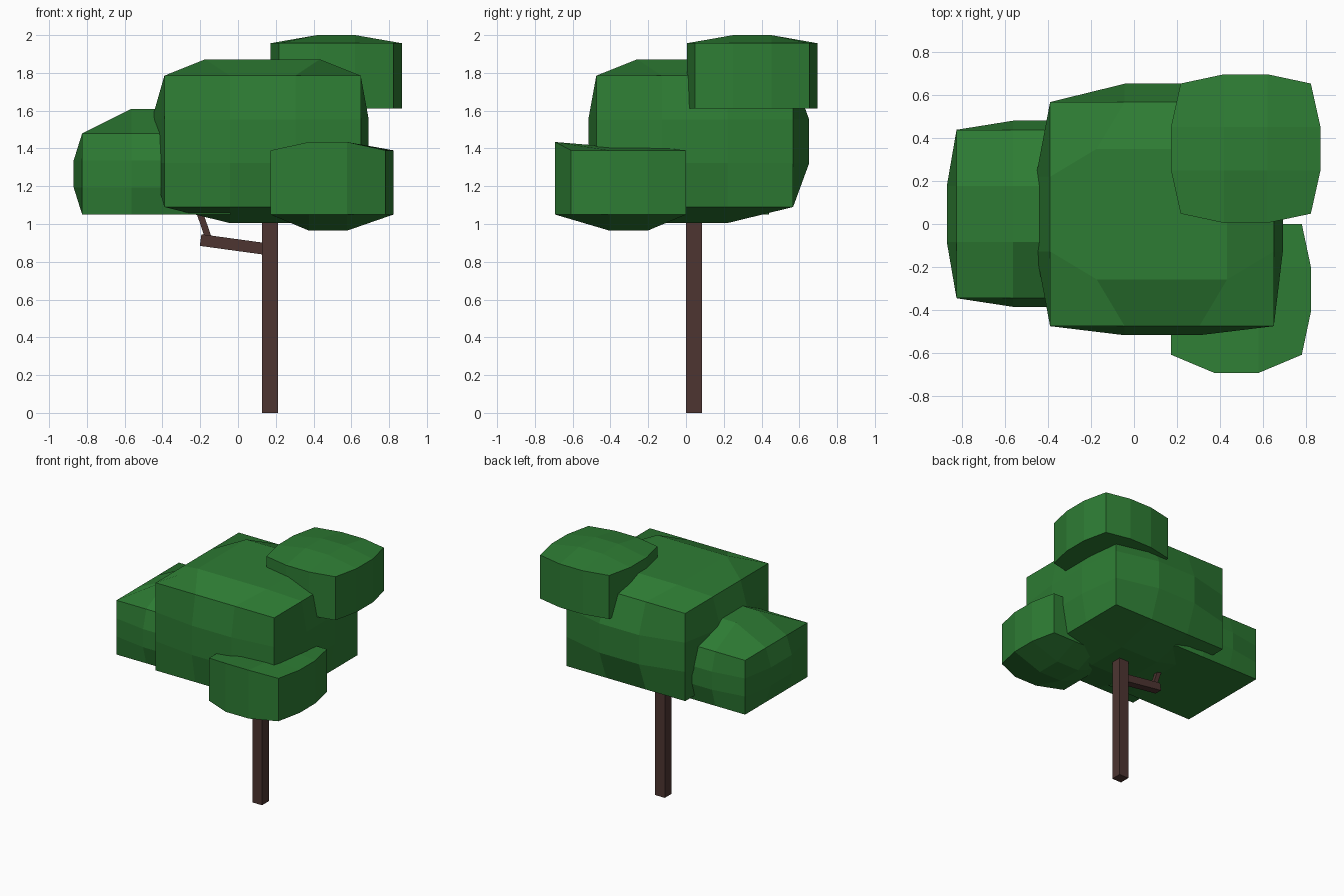
import bpy, bmesh, math
from mathutils import Vector, Matrix

if "Cube" in bpy.data.objects:
    bpy.data.objects.remove(bpy.data.objects["Cube"])


def material(name, rgb):
    m = bpy.data.materials.new(name)
    m.diffuse_color = (*rgb, 1)
    m.use_nodes = True
    m.node_tree.nodes["Principled BSDF"].inputs["Base Color"].default_value = m.diffuse_color
    return m


LEAF = material("leaf green", (0.027, 0.203, 0.034))
BARK = material("bark brown", (0.075, 0.036, 0.031))


def finish(bm, name, mat):
    bmesh.ops.recalc_face_normals(bm, faces=bm.faces)
    me = bpy.data.meshes.new(name)
    bm.to_mesh(me)
    bm.free()
    me.materials.append(mat)
    ob = bpy.data.objects.new(name, me)
    bpy.context.collection.objects.link(ob)
    return ob


def clump(name, lo, hi, bulge, round_sides=False, top_spread=0.0, front_lift=0.0):
    """Box with a 3x3 grid per side; the middle of each side is pushed out.
    bulge = ((x-, x+), (y-, y+), (z-, z+)); round_sides bulges the full height."""
    bm = bmesh.new()
    verts = {}

    def vert(idx):
        if idx not in verts:
            p = [lo[a] + (hi[a] - lo[a]) * idx[a] / 3 for a in range(3)]
            inner = [i in (1, 2) for i in idx]
            for a in range(3):
                others = [b for b in range(3) if b != a]
                if round_sides and a < 2:
                    others = [1 - a]
                if not inner[a] and all(inner[b] for b in others):
                    side = idx[a] // 3
                    p[a] += bulge[a][side] * (1 if side else -1)
            if idx[2] == 3 and inner[0] and inner[1]:
                for a in (0, 1):
                    p[a] += top_spread * (1 if idx[a] == 2 else -1)
            if idx[2] == 3 and idx[1] == 0 and inner[0]:
                p[2] += front_lift
            verts[idx] = bm.verts.new(p)
        return verts[idx]

    for a in range(3):
        b, c = (a + 1) % 3, (a + 2) % 3
        for side in (0, 3):
            for i in range(3):
                for j in range(3):
                    quad = []
                    for u, v in ((i, j), (i + 1, j), (i + 1, j + 1), (i, j + 1)):
                        idx = [0, 0, 0]
                        idx[a], idx[b], idx[c] = side, u, v
                        quad.append(vert(tuple(idx)))
                    bm.faces.new(quad)
    return finish(bm, name, LEAF)


def beam(name, start, end, width, depth):
    """Square bar from start to end, lying in the xz plane."""
    a, b = Vector(start), Vector(end)
    d = b - a
    bm = bmesh.new()
    bmesh.ops.create_cube(bm, size=1)
    bmesh.ops.scale(bm, vec=(width, depth, d.length), verts=bm.verts)
    bmesh.ops.rotate(bm, matrix=Matrix.Rotation(math.atan2(d.x, d.z), 3, 'Y'), verts=bm.verts)
    bmesh.ops.translate(bm, vec=(a + b) / 2, verts=bm.verts)
    return finish(bm, name, BARK)


# Trunk and side branch
beam("trunk", (0.169, 0.042, 0), (0.169, 0.042, 1.2), 0.085, 0.085)
beam("branch", (-0.198, 0.042, 0.915), (0.16, 0.042, 0.866), 0.062, 0.062)
beam("twig", (-0.158, 0.042, 0.93), (-0.22, 0.042, 1.11), 0.034, 0.034)

# Foliage
clump("main_foliage", (-0.39, -0.475, 1.09), (0.65, 0.567, 1.785),
      ((0.066, 0.042), (0.042, 0.085), (0.085, 0.087)), top_spread=0.13)
clump("left_foliage", (-0.825, -0.345, 1.05), (-0.04, 0.438, 1.48),
      ((0.045, 0), (0.04, 0.042), (0, 0.13)))
clump("upper_foliage", (0.217, 0.048, 1.612), (0.822, 0.653, 1.957),
      ((0.045, 0.045), (0.043, 0.043), (0, 0.043)), round_sides=True)
clump("lower_foliage", (0.173, -0.608, 1.05), (0.78, 0, 1.39),
      ((0, 0.043), (0.085, 0), (0.085, 0.02)), round_sides=True, front_lift=0.044)
